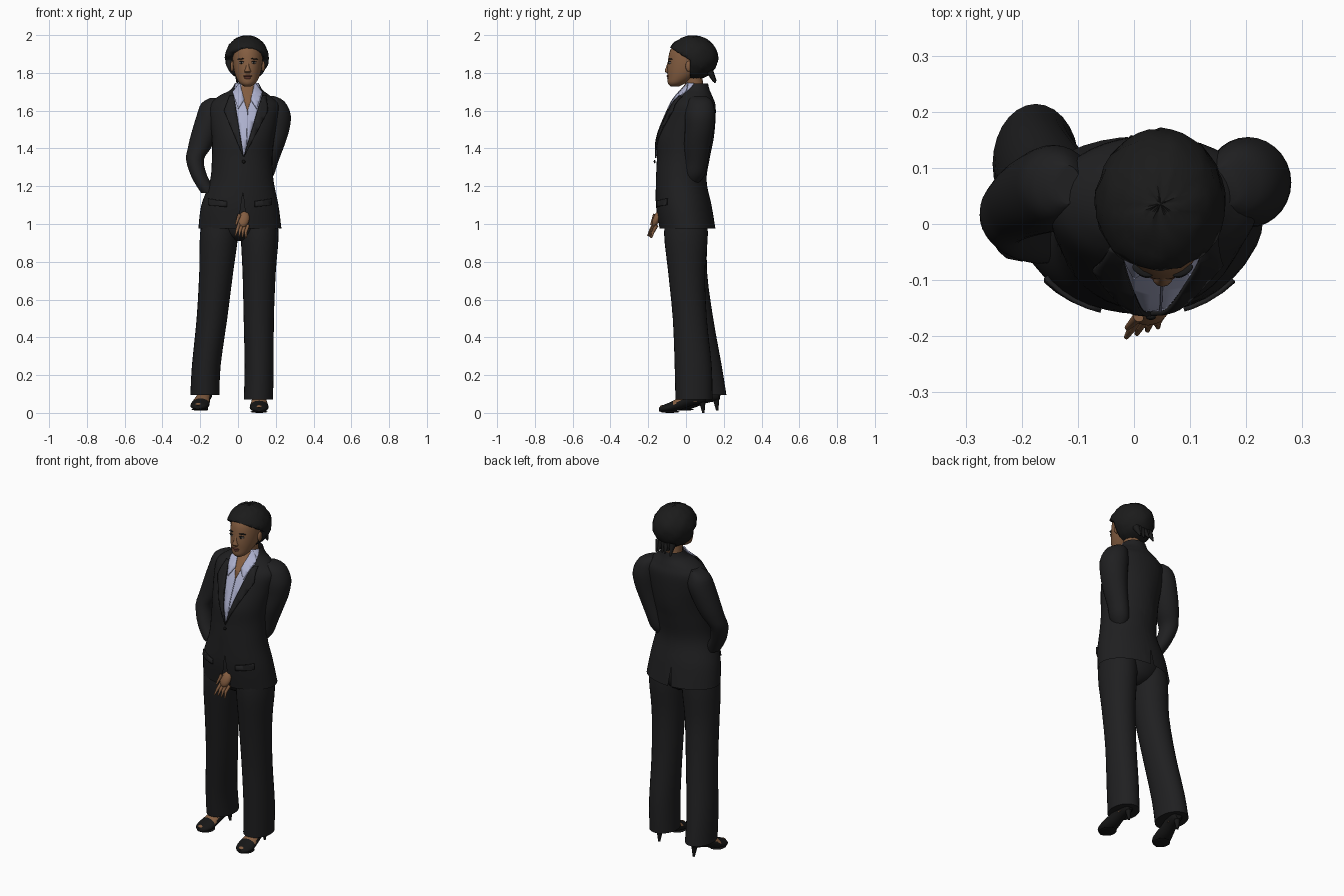
import bpy, bmesh, math, random
from mathutils import Vector, Matrix

random.seed(4)
cube = bpy.data.objects.get("Cube")
if cube:
    bpy.data.objects.remove(cube)


def material(name, rgb):
    m = bpy.data.materials.new(name)
    m.use_nodes = True
    m.diffuse_color = (*rgb, 1)
    m.node_tree.nodes["Principled BSDF"].inputs["Base Color"].default_value = (*rgb, 1)
    return m


SUIT = material("black suit cloth", (.014, .014, .015))
HAIR = material("black hair", (.011, .011, .011))
SKIN = material("brown skin", (.23, .11, .052))
LIPS = material("lips", (.15, .05, .035))
SHIRT = material("pale lavender shirt", (.42, .44, .62))
SEAM = material("shirt seam", (.2, .21, .32))
SHOE = material("black shoe leather", (.008, .008, .008))
EYE = material("eye white", (.45, .4, .36))
made = []


def finish(name, bm, *mats):
    me = bpy.data.meshes.new(name)
    bm.to_mesh(me)
    bm.free()
    for m in mats:
        me.materials.append(m)
    ob = bpy.data.objects.new(name, me)
    bpy.context.collection.objects.link(ob)
    made.append(ob)
    return ob


def smooth_rows(rows, sub):
    # Catmull-Rom interpolation between the given cross-sections
    rows = [Vector(r) for r in rows]
    out = []
    for i in range(len(rows) - 1):
        a, b, c, d = rows[max(i - 1, 0)], rows[i], rows[i + 1], rows[min(i + 2, len(rows) - 1)]
        for k in range(sub):
            t = k / sub
            out.append((b * 2 + (c - a) * t + (a * 2 - b * 5 + c * 4 - d) * t * t
                        + (b * 3 - a - c * 3 + d) * t ** 3) / 2)
    return out + [rows[-1]]


def loft_mesh(rows, axis="z", n=28, sub=3, caps=True):
    # each row: centre x, y, z, half width, half depth (or height)
    bm = bmesh.new()
    rings = []
    for r in smooth_rows(rows, sub):
        v = Vector((0, 1, 0)) if axis == "z" else Vector((0, 0, 1))
        rings.append([bm.verts.new(Vector(r[:3]) + Vector((r[3] * math.cos(a), 0, 0)) + v * r[4] * math.sin(a))
                      for a in (2 * math.pi * k / n for k in range(n))])
    for lo, hi in zip(rings, rings[1:]):
        for k in range(n):
            bm.faces.new((lo[k], lo[(k + 1) % n], hi[(k + 1) % n], hi[k]))
    if caps:
        bm.faces.new(rings[0][::-1])
        bm.faces.new(rings[-1])
    bmesh.ops.recalc_face_normals(bm, faces=bm.faces)
    return bm


def loft(name, rows, mat, **kw):
    return finish(name, loft_mesh(rows, **kw), mat)


def ball(name, loc, size, mat, turn=(0, 0, 0)):
    bm = bmesh.new()
    bmesh.ops.create_uvsphere(bm, u_segments=16, v_segments=10, radius=1)
    for i, axis in enumerate("XYZ"):
        if i == 0:
            bmesh.ops.scale(bm, vec=size, verts=bm.verts)
        bmesh.ops.rotate(bm, matrix=Matrix.Rotation(turn[i], 3, axis), verts=bm.verts)
    bmesh.ops.translate(bm, vec=loc, verts=bm.verts)
    return finish(name, bm, mat)


def rod(name, a, b, r1, r2, mat):
    a, b = Vector(a), Vector(b)
    bm = bmesh.new()
    bmesh.ops.create_cone(bm, cap_ends=True, segments=10, radius1=r1, radius2=r2, depth=(b - a).length)
    bmesh.ops.transform(bm, verts=bm.verts, matrix=Matrix.Translation((a + b) / 2)
                        @ (b - a).to_track_quat("Z", "Y").to_matrix().to_4x4())
    return finish(name, bm, mat)


# Jacket body
torso_rows = [(.01, .008, .975, .22, .148), (.01, -.012, 1.1, .204, .147), (.02, -.025, 1.23, .168, .134),
              (.022, -.014, 1.35, .16, .14), (.027, -.002, 1.45, .165, .148), (.03, .02, 1.55, .18, .136),
              (.035, .038, 1.63, .185, .118), (.035, .045, 1.675, .14, .095), (.045, .052, 1.71, .085, .073),
              (.047, .06, 1.745, .064, .056)]


def cut_outline(bm, outline, clear):
    # slice a mesh along the edges of a convex outline in x and z
    mid = sum((Vector(p) for p in outline), Vector((0, 0))) / len(outline)
    planes = []
    for p, q in zip(outline, outline[1:] + outline[:1]):
        p, q = Vector(p), Vector(q)
        no = Vector((q.y - p.y, p.x - q.x))
        if no.dot(mid - p) > 0:
            no = -no
        planes.append((Vector((p.x, 0, p.y)), Vector((no.x, 0, no.y)).normalized()))
        bmesh.ops.bisect_plane(bm, geom=bm.verts[:] + bm.edges[:] + bm.faces[:], dist=1e-6,
                               plane_co=planes[-1][0], plane_no=planes[-1][1], clear_outer=clear)
    return planes


def panel(name, outline, lift, mat):
    # thin cloth plate that follows the front of the torso
    bm = loft_mesh(torso_rows, sub=5, n=40, caps=False)
    bmesh.ops.delete(bm, geom=[f for f in bm.faces if f.calc_center_median().y > .04], context="FACES")
    bm.normal_update()
    normals = {v: v.normal.copy() for v in bm.verts}
    for v, no in normals.items():
        v.co += no * lift
    cut_outline(bm, outline, True)
    ob = finish(name, bm, mat)
    mod = ob.modifiers.new("thickness", "SOLIDIFY")
    mod.thickness, mod.offset = min(lift, .008), -1
    return ob


bm = loft_mesh(torso_rows, sub=5, n=40, caps=False)
for outline, front in (([(.026, 1.17), (-.004, .96), (.05, .96)], True), ([(0, 1.08), (-.012, .96), (.012, .96)], False)):
    planes = cut_outline(bm, outline, False)
    gone = [f for f in bm.faces if (f.calc_center_median().y < 0) == front
            and all((f.calc_center_median() - co).dot(no) < 0 for co, no in planes)]
    bmesh.ops.delete(bm, geom=gone, context="FACES")
finish("jacket_body", bm, SUIT)

# Shirt, open neck, collar points, lapels and pocket flaps
panel("shirt_front", [(.03, 1.36), (.128, 1.68), (.11, 1.75), (-.015, 1.75), (-.022, 1.68)], .003, SHIRT)
panel("open_neck", [(.05, 1.6), (.085, 1.7), (.08, 1.75), (.02, 1.75), (.015, 1.7)], .005, SKIN)
panel("shirt_placket", [(.045, 1.42), (.049, 1.42), (.052, 1.6), (.048, 1.6)], .005, SEAM)
panel("right_collar_point", [(.0, 1.61), (.033, 1.66), (.008, 1.75), (-.03, 1.7)], .010, SHIRT)
panel("left_collar_point", [(.1, 1.61), (.068, 1.66), (.09, 1.75), (.13, 1.7)], .010, SHIRT)
panel("right_lapel", [(.03, 1.35), (-.022, 1.68), (-.045, 1.68), (-.075, 1.6)], .011, SUIT)
panel("left_lapel", [(.03, 1.35), (.16, 1.6), (.15, 1.68), (.127, 1.68)], .011, SUIT)
panel("right_pocket_flap", [(-.16, 1.1), (-.06, 1.09), (-.06, 1.12), (-.16, 1.135)], .008, SUIT)
panel("left_pocket_flap", [(.18, 1.1), (.09, 1.09), (.09, 1.12), (.18, 1.135)], .008, SUIT)
ball("jacket_button", (.03, -.166, 1.33), (.009, .005, .009), SHOE)

# Sleeves
loft("right_sleeve", [(-.12, .07, 1.668, .025, .035), (-.138, .07, 1.64, .055, .06), (-.145, .065, 1.58, .072, .076),
     (-.18, .05, 1.47, .07, .07), (-.205, .035, 1.4, .061, .062), (-.228, .015, 1.34, .047, .055),
     (-.208, -.01, 1.26, .043, .05), (-.175, -.025, 1.2, .044, .045), (-.155, -.03, 1.165, .04, .04)], SUIT)
loft("left_sleeve", [(.165, .07, 1.678, .025, .035), (.187, .075, 1.65, .058, .064), (.203, .075, 1.58, .076, .08),
     (.2, .07, 1.5, .072, .076), (.183, .06, 1.42, .064, .07), (.158, .055, 1.33, .055, .06),
     (.14, .045, 1.26, .05, .055), (.13, .035, 1.22, .03, .035)], SUIT)

# Trousers
loft("left_trouser_leg", [(.108, .042, .07, .077, .098), (.112, .038, .25, .077, .098), (.11, .02, .5, .08, .09),
     (.112, .003, .75, .088, .098), (.115, 0, .95, .1, .116), (.11, 0, 1.1, .085, .1)], SUIT)
loft("right_trouser_leg", [(-.175, .107, .095, .077, .107), (-.168, .085, .25, .076, .104), (-.138, .047, .5, .081, .097),
     (-.115, .012, .75, .09, .099), (-.1, 0, .95, .101, .113), (-.09, 0, 1.1, .085, .1)], SUIT)
loft("trouser_seat", [(.01, 0, .91, .03, .05), (.01, 0, .95, .12, .1), (.01, 0, 1.05, .19, .12),
     (.01, -.02, 1.15, .16, .1)], SUIT)

# Shoes with bare insteps, heels and open toes
for side, x, y, z, turn in (("left", .112, 0, 0, 0), ("right", -.185, .075, .012, -.2)):
    rows = [(0, .105, .085, .018, .025), (0, .085, .085, .032, .035), (0, .03, .075, .036, .036),
            (0, -.03, .05, .043, .034), (0, -.085, .03, .05, .026), (0, -.125, .022, .038, .018),
            (0, -.142, .018, .014, .01)]
    bm = loft_mesh(rows, axis="y")
    for f in bm.faces:
        c = f.calc_center_median()
        f.material_index = int(-.07 < c.y < .06 and f.normal.z > .45)
    place = Matrix.Translation((x, y, z)) @ Matrix.Rotation(turn, 4, "Z")
    parts = [finish(side + "_shoe", bm, SHOE, SKIN),
             loft(side + "_ankle", [(0, .04, .06, .032, .04), (0, .045, .12, .033, .04), (0, .045, .2, .04, .045)], SKIN),
             rod(side + "_heel", (0, .085, .075), (0, .092, 0), .02, .006, SHOE),
             ball(side + "_open_toe", (0, -.125, .03), (.018, .014, .011), SKIN),
             ball(side + "_sole", (0, -.085, .006), (.045, .05, .006), SHOE)]
    for ob in parts:
        ob.data.transform(place)

# Left hand coming out below the jacket front
ball("left_palm", (.03, -.158, 1.025), (.03, .018, .045), SKIN, (-.35, .25, 0))
for i in range(4):
    base = Vector((.008 + i * .015, -.166 + i * .004, 1.005 - i * .004))
    knuckle = base + Vector((-.012, -.02, -.035))
    tip = knuckle + Vector((-.01 + i * .004, -.016 + i * .002, -.032))
    rod("finger_base", base, knuckle, .009, .008, SKIN)
    rod("finger_tip", knuckle, tip, .008, .004, SKIN)
    ball("finger_knuckle", knuckle, (.008, .008, .008), SKIN)
rod("left_thumb", (.008, -.165, 1.05), (-.012, -.185, .995), .01, .005, SKIN)

# Neck and head
loft("neck", [(.048, .055, 1.66, .055, .05), (.048, .045, 1.73, .046, .048), (.05, .03, 1.82, .045, .05)], SKIN)
loft("head", [(.051, -.058, 1.728, .016, .022), (.051, -.05, 1.745, .042, .046), (.051, -.022, 1.78, .062, .076),
     (.051, 0, 1.82, .074, .1), (.051, .012, 1.87, .08, .107), (.051, .02, 1.92, .078, .104),
     (.05, .03, 1.955, .062, .085), (.05, .035, 1.98, .03, .04)], SKIN)
loft("nose", [(.051, -.085, 1.797, .012, .012), (.051, -.093, 1.808, .019, .019), (.051, -.09, 1.83, .011, .016),
     (.051, -.086, 1.862, .008, .009)], SKIN, n=12)
ball("upper_lip", (.051, -.093, 1.783), (.023, .01, .006), LIPS)
ball("lower_lip", (.051, -.091, 1.773), (.02, .01, .007), LIPS)
ball("chin", (.051, -.08, 1.748), (.022, .016, .014), SKIN)
for s, side in ((1, "left"), (-1, "right")):
    ball(side + "_eye", (.051 + s * .033, -.086, 1.853), (.013, .007, .005), EYE, (0, 0, s * .4))
    ball(side + "_iris", (.051 + s * .032, -.091, 1.853), (.005, .004, .005), HAIR)
    ball(side + "_eyelid", (.051 + s * .033, -.087, 1.859), (.015, .008, .003), HAIR, (0, 0, s * .4))
    ball(side + "_eyebrow", (.051 + s * .036, -.083, 1.874), (.02, .009, .003), HAIR, (0, s * .1, s * .45))
    ball(side + "_ear", (.051 + s * .082, .015, 1.835), (.01, .018, .028), SKIN)

# Hair cap, cut open around the face
bm = bmesh.new()
bmesh.ops.create_uvsphere(bm, u_segments=36, v_segments=20, radius=1)
for v in bm.verts:
    rough = random.uniform(.975, 1.02)
    v.co = Vector((.047 + v.co.x * .116 * rough, .036 + v.co.y * .134 * rough, 1.88 + v.co.z * .118 * rough))
line_co, line_no = Vector((0, -.1, 1.945)), Vector((0, .55, .85)).normalized()
for co, no in ((line_co, line_no), (Vector((0, .022, 0)), Vector((0, 1, 0)))):
    bmesh.ops.bisect_plane(bm, geom=bm.verts[:] + bm.edges[:] + bm.faces[:], plane_co=co, plane_no=no)
bmesh.ops.delete(bm, context="FACES", geom=[f for f in bm.faces if f.calc_center_median().y < .022
                 and (f.calc_center_median() - line_co).dot(line_no) < 0])
hair = finish("hair_cap", bm, HAIR)
mod = hair.modifiers.new("thickness", "SOLIDIFY")
mod.thickness, mod.offset = .036, -1

# Loose curls at the nape
for i in range(6):
    x = .0 + i * .018
    rod("nape_curl", (x, .125, 1.81), (x + random.uniform(-.01, .01), random.uniform(.14, .165),
        random.uniform(1.745, 1.765)), .02, .004, HAIR)

# Smooth shading with sharp edges kept
bpy.ops.object.select_all(action="DESELECT")
for ob in made:
    ob.select_set(True)
bpy.context.view_layer.objects.active = made[0]
bpy.ops.object.shade_smooth_by_angle(angle=math.radians(40))
